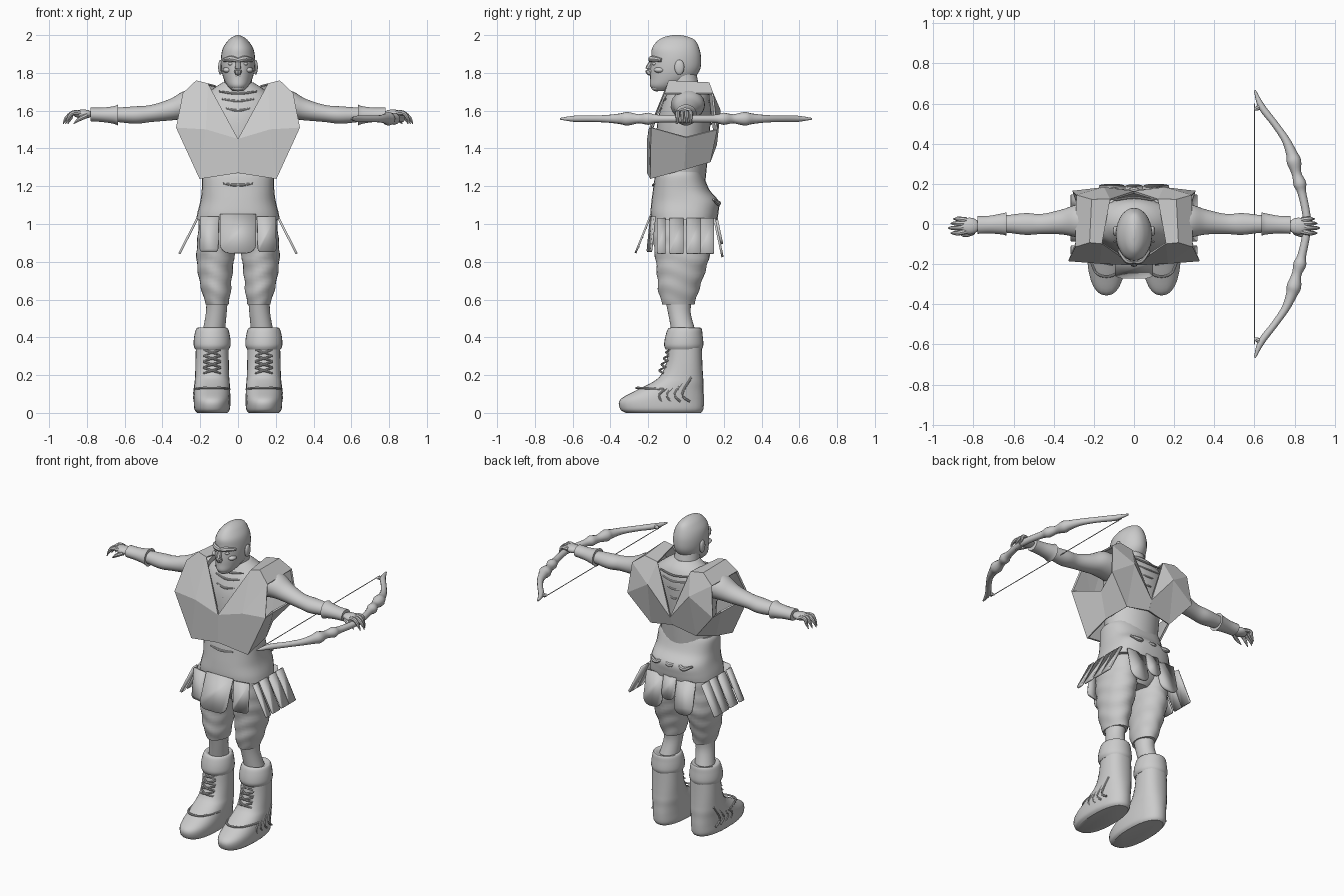
import bpy, bmesh, math
from mathutils import Vector, Matrix

if "Cube" in bpy.data.objects:
    bpy.data.objects.remove(bpy.data.objects["Cube"])

grey = bpy.data.materials.new("plain_grey")
grey.use_nodes = True
tone = (0.6, 0.6, 0.6, 1)
grey.diffuse_color = tone
grey.node_tree.nodes["Principled BSDF"].inputs["Base Color"].default_value = tone


def make(name, verts, faces, smooth=True, thickness=0):
    """Create one mesh object with outward normals."""
    mesh = bpy.data.meshes.new(name)
    mesh.from_pydata([tuple(v) for v in verts], [], faces)
    bm = bmesh.new()
    bm.from_mesh(mesh)
    bmesh.ops.recalc_face_normals(bm, faces=bm.faces[:])
    bm.to_mesh(mesh)
    bm.free()
    mesh.materials.append(grey)
    if smooth:
        mesh.polygons.foreach_set("use_smooth", [True] * len(mesh.polygons))
        mesh.set_sharp_from_angle(angle=math.radians(40))
    obj = bpy.data.objects.new(name, mesh)
    bpy.context.scene.collection.objects.link(obj)
    if thickness:
        solid = obj.modifiers.new("thickness", "SOLIDIFY")
        solid.thickness = thickness
        solid.offset = 0


def pair(name, verts, faces, **options):
    """Make a left part and its mirror image."""
    make("left_" + name, verts, faces, **options)
    make("right_" + name, [(-v[0], v[1], v[2]) for v in verts], faces, **options)


def spline(rows, steps):
    """Smoothly fill in between rows of numbers."""
    result = []
    for i in range(len(rows) - 1):
        a, b, c, d = (rows[max(0, min(len(rows) - 1, i + k))] for k in (-1, 0, 1, 2))
        for s in range(steps):
            t = s / steps
            result.append([q + t / 2 * (r - p + t * (2 * p - 5 * q + 4 * r - u + t * (3 * (q - r) + u - p)))
                           for p, q, r, u in zip(a, b, c, d)])
    return result + [list(rows[-1])]


def skin(rings):
    """Join rings of points, capped at both ends."""
    n = len(rings[0])
    faces = [(r * n + i, r * n + (i + 1) % n, (r + 1) * n + (i + 1) % n, (r + 1) * n + i)
             for r in range(len(rings) - 1) for i in range(n)]
    faces += [tuple(range(n)), tuple(range((len(rings) - 1) * n, len(rings) * n))]
    return [p for ring in rings for p in ring], faces


def loft(rows, axis="z", power=2, ripple=0, sides=28):
    """Rows hold position along the axis, two centre values and two radii."""
    rings = []
    for along, ca, cb, ra, rb in spline(rows, 5):
        ring = []
        for k in range(sides):
            angle = math.tau * k / sides
            c, s = math.cos(angle), math.sin(angle)
            swell = 1 + ripple * math.sin(along * 70 + 2 * math.sin(angle * 2))
            a = ca + ra * swell * math.copysign(abs(c) ** (2 / power), c)
            b = cb + rb * swell * math.copysign(abs(s) ** (2 / power), s)
            ring.append((a, b, along) if axis == "z" else (along, a, b))
        rings.append(ring)
    return skin(rings)


def tube(rows, sides=8, steps=4):
    """Rows hold x, y, z and radius along a path."""
    rows = spline(rows, steps)
    points = [Vector(r[:3]) for r in rows]
    rings = []
    for i, p in enumerate(points):
        heading = points[min(i + 1, len(points) - 1)] - points[max(i - 1, 0)]
        turn = heading.to_track_quat("Z", "Y")
        rings.append([p + turn @ Vector((math.cos(math.tau * k / sides), math.sin(math.tau * k / sides), 0))
                      * rows[i][3] for k in range(sides)])
    return skin(rings)


def blob(centre, size):
    """An ellipsoid."""
    bm = bmesh.new()
    place = Matrix.Translation(centre) @ Matrix.Diagonal((*size, 1))
    bmesh.ops.create_uvsphere(bm, u_segments=16, v_segments=10, radius=1, matrix=place)
    bm.verts.index_update()
    data = [v.co.copy() for v in bm.verts], [[v.index for v in f.verts] for f in bm.faces]
    bm.free()
    return data


def plate(top, width, length, yaw, tilt, corner):
    """Outline of a hanging plate with rounded lower corners."""
    outline = [(-width / 2, 0, 0), (width / 2, 0, 0)]
    for side in (1, -1):
        for k in range(5):
            a = math.pi / 8 * (k if side == 1 else 4 - k)
            outline.append((side * (width / 2 - corner + corner * math.cos(a)), 0,
                            -length + corner - corner * math.sin(a)))
    place = (Matrix.Translation(top) @ Matrix.Rotation(math.radians(yaw), 4, "Z")
             @ Matrix.Rotation(math.radians(-tilt), 4, "X"))
    return [place @ Vector(p) for p in outline], [tuple(range(len(outline)))]


# Head, neck and face
make("head", *loft([(1.705, 0, -.125, .03, .04), (1.73, 0, -.11, .055, .08), (1.77, 0, -.075, .076, .115),
                    (1.82, 0, -.057, .088, .132), (1.88, 0, -.052, .09, .132), (1.93, 0, -.055, .08, .125),
                    (1.97, 0, -.05, .054, .1), (1.99, 0, -.05, .03, .065), (2, 0, -.05, .006, .02)]))
make("neck", *loft([(1.6, 0, .01, .1, .08), (1.7, 0, 0, .08, .075), (1.82, 0, -.03, .07, .08)]))
make("nose", *tube([(0, -.175, 1.865, .012), (0, -.197, 1.83, .015), (0, -.192, 1.805, .02), (0, -.17, 1.8, .01)]))
make("mouth", *tube([(.027 * math.cos(a), -.182 + .01 * math.cos(a) ** 2, 1.757 + .024 * math.sin(a), .008)
                     for a in [math.tau * k / 12 for k in range(13)]], steps=2))
make("chin", *blob((0, -.155, 1.722), (.035, .028, .02)))
pair("brow", *tube([(0, -.185, 1.865, .012), (.035, -.18, 1.875, .016), (.075, -.13, 1.868, .01)]))
pair("eye", *blob((.036, -.165, 1.848), (.016, .014, .01)))
pair("cheek", *blob((.055, -.14, 1.815), (.026, .03, .016)))
pair("ear", *blob((.093, -.035, 1.83), (.012, .026, .04)))

# Torso with ridged chest and laced back
make("torso", *loft([(1.2, 0, -.03, .17, .13), (1.4, 0, -.02, .18, .14), (1.55, 0, -.01, .2, .14),
                     (1.65, 0, .005, .2, .125), (1.71, 0, .01, .14, .1), (1.75, 0, 0, .08, .07)]))
for number, height in enumerate((1.54, 1.6, 1.65, 1.69)):
    reach = (height - 1.45) * .42
    front = -.145 + max(0, height - 1.58) * .4
    make(f"chest_ridge_{number}", *tube([(-reach, front + .012, height + .012, .004), (0, front, height, .007),
                                         (reach, front + .012, height + .012, .004)]))
    make(f"back_lace_{number}", *tube([(-reach, .118, height, .005), (0, .132, height - .01, .006),
                                       (reach, .118, height, .005)]))

# Faceted sleeveless vest
spots = {
    "notch": (0, -.2, 1.45), "neck": (.16, -.095, 1.74), "top": (.22, -.09, 1.755), "shoulder": (.29, -.11, 1.69),
    "breast": (.17, -.192, 1.5), "wing": (.325, -.18, 1.51), "hem_middle": (0, -.2, 1.27), "hem": (.2, -.185, 1.24),
    "hem_side": (.205, -.01, 1.29), "pit": (.25, 0, 1.46), "back_neck": (.12, .12, 1.73),
    "back_top": (.21, .12, 1.745), "back_shoulder": (.285, .14, 1.69), "blade": (.15, .178, 1.6),
    "back_wing": (.305, .16, 1.5), "back_hem": (.16, .125, 1.33), "back_notch": (0, .158, 1.42),
    "back_middle": (0, .13, 1.36)}
panels = ["notch breast neck", "neck breast shoulder top", "breast wing shoulder", "notch hem_middle hem breast",
          "breast hem wing", "neck top back_top back_neck", "top shoulder back_shoulder back_top",
          "wing hem hem_side pit", "pit hem_side back_hem back_wing", "back_neck back_top back_shoulder blade",
          "blade back_shoulder back_wing", "back_notch back_neck blade", "back_notch blade back_hem back_middle",
          "blade back_wing back_hem"]
order = list(spots)
pair("vest", list(spots.values()), [tuple(order.index(word) for word in panel.split()) for panel in panels],
     smooth=False, thickness=.012)

# Wide waist wrap with folds
make("waist_wrap", *loft([(1.02, 0, -.01, .222, .175), (1.06, 0, -.008, .215, .18), (1.12, 0, -.005, .2, .178),
                          (1.18, 0, -.025, .192, .15), (1.25, 0, -.035, .19, .13), (1.275, 0, -.035, .18, .12)],
                         power=2.5))
make("waist_fold", *tube([(-.08, -.168, 1.215, .004), (0, -.172, 1.205, .008), (.08, -.168, 1.215, .004)]))
for x in (-.1, 0, .1):
    make("back_fold", *tube([(x - .05, .145, 1.13, .006), (x, .172, 1.11, .014), (x + .05, .145, 1.13, .006)]))

# Hanging armour plates
make("front_plate", *plate((0, -.185, 1.05), .19, .22, 0, 22, .05), thickness=.01)
for row in range(3):
    make("front_slat", *blob((0, -.212 - row * .02, .98 - row * .05), (.07, .006, .006)))
pair("front_side_plate", *plate((.15, -.175, 1.04), .1, .19, 12, 6, .02), thickness=.01)
for y in (-.13, -.05, .04, .11):
    pair("hip_strip", *plate((.215, y, 1.03), .045 if y < -.1 else .075, .21, 90, 27, .008), thickness=.012)
pair("back_plate", *plate((.11, .15, 1.03), .13, .21, 180, 12, .05), thickness=.012)
make("tail_plate", *plate((0, .16, 1.04), .09, .15, 180, 12, .04), thickness=.012)

# Trousers, shins and boots
make("hips", *loft([(.88, 0, -.02, .1, .1), (.95, 0, -.02, .19, .14), (1.08, 0, -.01, .19, .15)]))
pair("trouser_leg", *loft([(1.04, .105, -.02, .1, .145), (.92, .115, -.025, .1, .15), (.82, .12, -.02, .1, .142),
                           (.72, .12, -.03, .088, .122), (.64, .115, -.04, .076, .105), (.575, .11, -.04, .06, .085)],
                          ripple=.025))
pair("shin", *loft([(.62, .11, -.04, .058, .075), (.53, .115, -.035, .055, .06), (.42, .13, -.01, .06, .065)]))
pair("boot", *loft([(0, .135, -.12, .08, .2), (.02, .137, -.128, .094, .22), (.07, .137, -.127, .097, .222),
                    (.12, .137, -.085, .095, .178), (.16, .137, -.045, .093, .138), (.2, .137, -.022, .09, .112),
                    (.28, .137, -.008, .088, .094), (.42, .137, -.004, .084, .086)], power=2.3))
pair("boot_cuff", *loft([(.335, .137, -.012, .088, .095), (.36, .137, -.012, .098, .104),
                         (.41, .137, -.01, .094, .098), (.45, .137, -.005, .08, .085), (.44, .137, -.005, .05, .05)]))
pair("toe_band", *tube([(.045, -.12, .125, .006), (.08, -.235, .132, .006), (.137, -.262, .132, .006),
                        (.195, -.235, .132, .006), (.23, -.12, .125, .006)]))
for row in range(4):
    z = .21 + row * .032
    y = -.137 + row * .012
    for way in (-1, 1):
        pair("boot_lace", *tube([(.137 - way * .045, y + .018, z, .005), (.137, y - .004, z + .014, .006),
                                 (.137 + way * .045, y + .018, z + .028, .005)]))
    pair("boot_strap", *tube([(.229, .02 - row * .05, .06, .006), (.232, -.02 - row * .04, .1, .006),
                              (.22, .03 - row * .035, .19 - row * .015, .006)]))

# Arms, cuffs and clawed hands
pair("arm", *loft([(.18, .01, 1.63, .09, .08), (.28, .015, 1.63, .082, .075), (.36, .01, 1.605, .062, .057),
                   (.46, 0, 1.585, .05, .045), (.54, 0, 1.577, .054, .046), (.64, 0, 1.578, .043, .038),
                   (.78, -.005, 1.58, .034, .026)], axis="x"))
pair("cuff", *loft([(.635, 0, 1.577, .058, .056), (.66, 0, 1.577, .052, .046), (.72, -.003, 1.578, .044, .038),
                    (.78, -.005, 1.58, .044, .036)], axis="x"))
pair("palm", *blob((.82, -.01, 1.582), (.052, .042, .024)))
for number, y in enumerate((-.045, -.02, .003, .025)):
    tip = .925 - abs(number - 1) * .012
    pair("finger", *tube([(.835, y * .8, 1.587, .014), (.875, y, 1.588, .012), (tip - .015, y, 1.56, .009),
                          (tip, y, 1.53, .002)]))
pair("thumb", *tube([(.8, -.04, 1.575, .014), (.84, -.055, 1.555, .011), (.87, -.05, 1.53, .002)]))

# Bow held level in the left hand
limb = [(.865, 0, .02), (.853, .08, .02), (.835, .16, .022), (.826, .2, .032), (.81, .25, .024),
        (.797, .31, .036), (.785, .35, .028), (.755, .42, .02), (.7, .5, .017), (.635, .585, .017), (.602, .665, .005)]
for side, label in ((1, "back"), (-1, "front")):
    make(label + "_bow_limb", *tube([(x, y * side, 1.557, r) for x, y, r in limb], sides=12))
    make(label + "_bow_nock", *tube([(.632, side * .585, 1.557, .014), (.61, side * .575, 1.557, .011),
                                     (.598, side * .57, 1.557, .004)]))
make("bow_string", *tube([(.6, -.6, 1.557, .0025), (.6, .6, 1.557, .0025)], sides=6))
